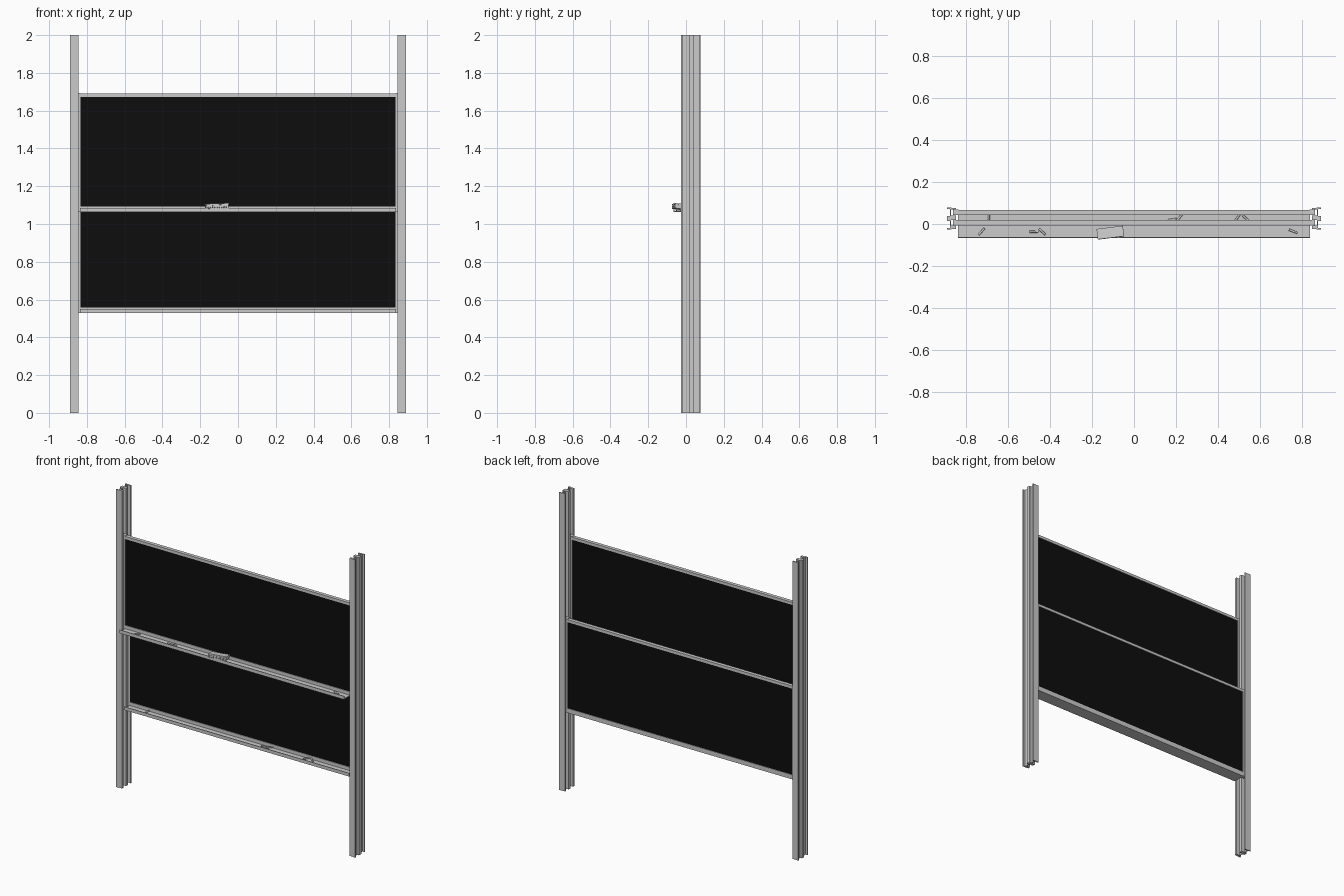
import bpy, bmesh, math
from mathutils import Matrix, Euler

if "Cube" in bpy.data.objects:
    bpy.data.objects.remove(bpy.data.objects["Cube"])

black = bpy.data.materials.new("board_black")
black.diffuse_color = (0.004, 0.004, 0.004, 1)
black.use_nodes = True
black.node_tree.nodes["Principled BSDF"].inputs["Base Color"].default_value = black.diffuse_color


def finish(name, bm, mat=None):
    bmesh.ops.recalc_face_normals(bm, faces=bm.faces)
    me = bpy.data.meshes.new(name)
    bm.to_mesh(me)
    bm.free()
    ob = bpy.data.objects.new(name, me)
    bpy.context.collection.objects.link(ob)
    if mat:
        me.materials.append(mat)
    return ob


def add_box(bm, x0, x1, y0, y1, z0, z1):
    m = Matrix.Translation(((x0 + x1) / 2, (y0 + y1) / 2, (z0 + z1) / 2))
    m = m @ Matrix.Diagonal((x1 - x0, y1 - y0, z1 - z0, 1))
    bmesh.ops.create_cube(bm, size=1, matrix=m)


def extrude(name, pts, vec):
    bm = bmesh.new()
    f = bm.faces.new([bm.verts.new(p) for p in pts])
    r = bmesh.ops.extrude_face_region(bm, geom=[f], use_keep_orig=True)
    vs = [g for g in r["geom"] if isinstance(g, bmesh.types.BMVert)]
    bmesh.ops.translate(bm, vec=vec, verts=vs)
    return finish(name, bm)


# Posts: grooved aluminium section with two inner slide channels
section = [(.845, -.024), (.868, -.024), (.868, -.026), (.889, -.026), (.889, -.019),
           (.875, -.019), (.875, .015), (.889, .015), (.889, .039), (.875, .039),
           (.875, .071), (.889, .071), (.889, .078), (.868, .078), (.868, .076),
           (.845, .076), (.845, .068), (.869, .068), (.869, .040), (.845, .040),
           (.845, .020), (.869, .020), (.869, -.008), (.845, -.008)]
for side, s in (("right", 1), ("left", -1)):
    extrude("post_" + side, [(s * x, y, 0) for x, y in section], (0, 0, 2))


# Boards: black panel, rails, stiles and chalk tray
def board(tag, y, z):
    h = 0.627
    bm = bmesh.new()
    add_box(bm, -.84, .84, y + .004, y + .020, z + .02, z + h - .01)
    finish(tag + "_panel", bm, black)
    bm = bmesh.new()
    for z0, z1 in ((z + .012, z + .030), (z + h - .018, z + h)):
        add_box(bm, -.838, .838, y, y + .024, z0, z1)
    for s in (-1, 1):
        xs = sorted((s * .834, s * .861))
        add_box(bm, *xs, y - .001, y + .025, z + .002, z + h + .004)
    finish(tag + "_frame", bm)
    prof = [(.024, 0), (-.060, 0), (-.060, .022), (-.055, .022), (-.055, .007),
            (0, .007), (0, .014), (.024, .014)]
    extrude(tag + "_tray", [(-.836, y + a, z + b) for a, b in prof], (1.672, 0, 0))


board("upper_board", -.006, 1.063)
board("lower_board", .043, .528)


# Chalk sticks lying on the trays
def chalk(i, x, y, z, deg, length=.042):
    bm = bmesh.new()
    m = Matrix.Translation((x, y, z)) @ Matrix.Rotation(math.radians(deg), 4, 'Z') \
        @ Matrix.Rotation(math.pi / 2, 4, 'Y')
    bmesh.ops.create_cone(bm, cap_ends=True, segments=12, radius1=.0055,
                          radius2=.0045, depth=length, matrix=m)
    ob = finish("chalk_%d" % i, bm)
    bpy.context.view_layer.objects.active = ob
    ob.select_set(True)
    bpy.ops.object.shade_smooth_by_angle()
    ob.select_set(False)


upper = [(-.725, -.036, 48), (-.475, -.037, 0), (-.436, -.037, -42), (.757, -.035, -22)]
lower = [(-.690, .026, 90), (.182, .021, 8), (.216, .030, 50), (.490, .028, 55), (.533, .026, -42)]
for i, (x, y, a) in enumerate(upper):
    chalk(i + 1, x, y, 1.0755, a)
for i, (x, y, a) in enumerate(lower):
    chalk(i + 5, x, y, .5405, a)

# Eraser: felt strips below a backing plate, leaning on the tray lip
pose = Matrix.Translation((-.112, -.042, 1.092)) @ Euler(
    (math.radians(-6), math.radians(-2), math.radians(7))).to_matrix().to_4x4()
bm = bmesh.new()
add_box(bm, -.063, .063, -.025, .025, .007, .014)
back = finish("eraser_back", bm)
bm = bmesh.new()
add_box(bm, -.060, .060, -.021, .021, -.004, .007)
n = 10
for k in range(n):
    x = -.061 + k * .122 / n
    add_box(bm, x, x + .009, -.024, .024, -.012, .006)
felt = finish("eraser_felt", bm)
for ob in (back, felt):
    ob.data.transform(pose)
